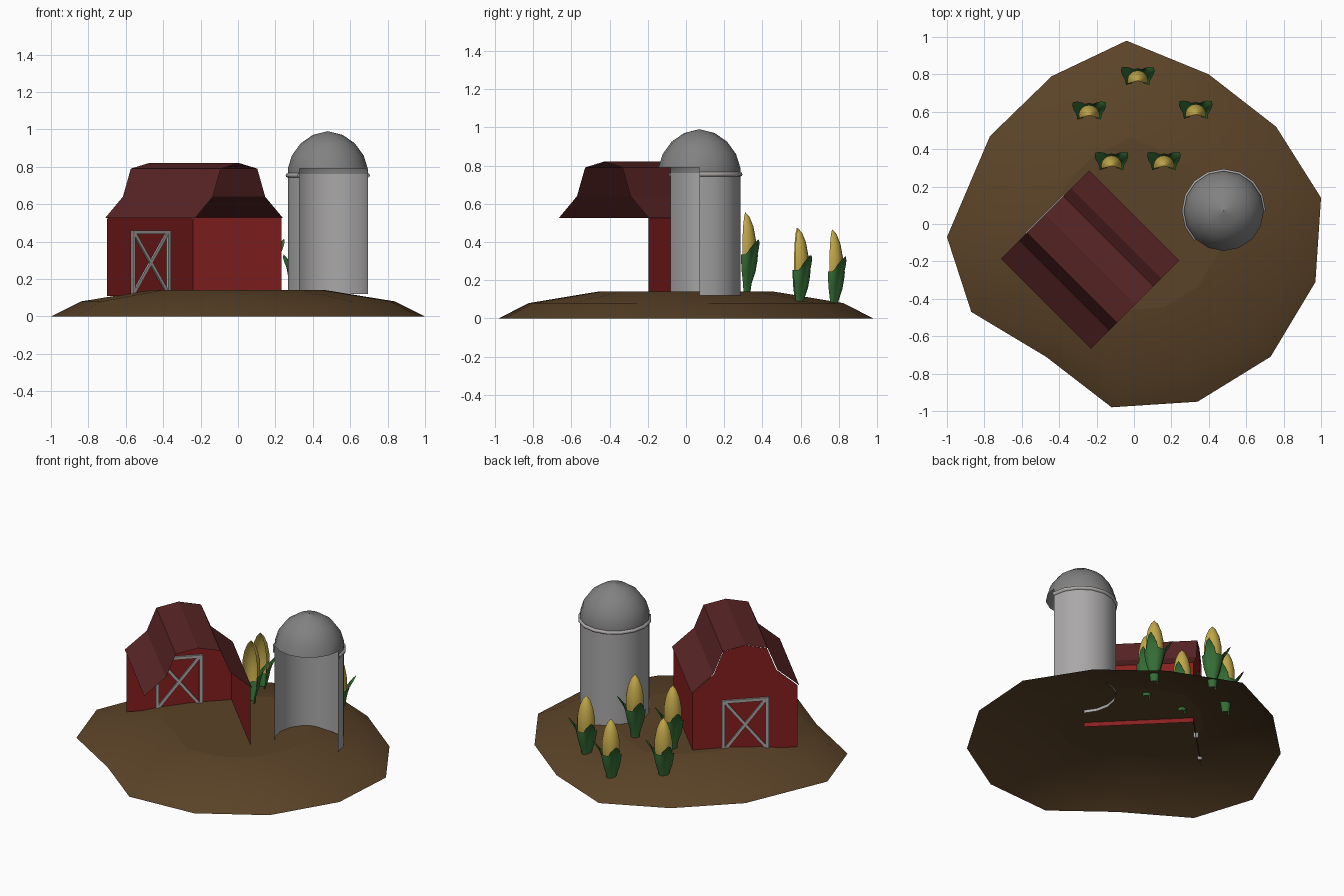
import bpy, math
from mathutils import Matrix, Vector

if "Cube" in bpy.data.objects:
    bpy.data.objects.remove(bpy.data.objects["Cube"])


def material(name, rgb):
    m = bpy.data.materials.new(name)
    m.diffuse_color = (*rgb, 1)
    m.use_nodes = True
    m.node_tree.nodes["Principled BSDF"].inputs["Base Color"].default_value = m.diffuse_color
    return m


SOIL = material("soil brown", (0.105, 0.056, 0.021))
RED = material("barn red", (0.24, 0.014, 0.014))
ROOF = material("roof maroon", (0.10, 0.018, 0.018))
TRIM = material("trim grey", (0.42, 0.40, 0.39))
SILO = material("silo grey", (0.40, 0.39, 0.39))
DOME = material("dome grey", (0.22, 0.22, 0.22))
CORN = material("corn yellow", (0.55, 0.40, 0.07))
LEAF = material("leaf green", (0.035, 0.15, 0.035))


def make(name, verts, faces, mat, matrix=Matrix(), smooth=False):
    me = bpy.data.meshes.new(name)
    me.from_pydata([matrix @ Vector(v) for v in verts], [], faces)
    me.materials.append(mat)
    me.validate()
    for p in me.polygons:
        p.use_smooth = smooth
    ob = bpy.data.objects.new(name, me)
    bpy.context.collection.objects.link(ob)
    return ob


def sheet(name, rows, mat, matrix=Matrix(), smooth=False, closed=False, skip=None):
    """Skin a grid of points, row by row."""
    n = len(rows[0])
    faces = []
    for i in range(len(rows) - 1):
        for j in range(n if closed else n - 1):
            if skip and skip(i, j):
                continue
            k = (j + 1) % n
            faces.append((i * n + j, i * n + k, (i + 1) * n + k, (i + 1) * n + j))
    return make(name, [p for r in rows for p in r], faces, mat, matrix, smooth)


def ring(r, z, angles):
    return [(r * math.cos(math.radians(a)), r * math.sin(math.radians(a)), z) for a in angles]


# Ground mound: irregular open shell
outline = [(-.04, .98), (-.44, .79), (-.77, .47), (-1, -.07), (-.87, -.47), (-.47, -.71), (-.12, -.98),
           (.34, -.95), (.73, -.71), (.97, -.31), (1, .14), (.76, .52), (.40, .80)]
rows = [[(x * s, y * s, z) for x, y in outline] for s, z in ((1, 0), (.84, .08), (.47, .14))]
n = len(outline)
mound = sheet("ground_mound", rows, SOIL, smooth=True, closed=True)
make("ground_top", rows[-1], [tuple(range(n))], SOIL, smooth=True)

# Barn: local x runs across the gable, local y points at the door
barn = Matrix.Translation((-.235, -.19, 0)) @ Matrix.Rotation(math.radians(45), 4, 'Z')
half = [(.333, .525), (.198, .64), (.138, .79)]
profile = [(-x, z) for x, z in half] + [(0, .82)] + half[::-1]
sheet("barn_roof", [[(x, y, z) for x, z in profile] for y in (-.34, .34)], ROOF, barn)

gable = [(-.325, .11)] + [(x * .976, z - .004) for x, z in profile] + [(.325, .11)]
make("barn_gable_wall", [(x, .332, z) for x, z in gable], [tuple(range(len(gable)))], RED, barn)
make("barn_side_wall", [(.325, -.335, .11), (.325, .332, .11), (.325, .332, .53), (.325, -.335, .53)],
     [(0, 1, 2, 3)], RED, barn)


# Barn door trim: bars standing proud of both sides of the wall
def bar(name, a, b, w, depth=.014):
    d = Vector((b[0] - a[0], 0, b[1] - a[1]))
    side = Vector((-d.z, 0, d.x)).normalized() * w / 2
    vs = []
    for y in (.332 - depth, .332 + depth):
        for p, s in ((a, -1), (b, -1), (b, 1), (a, 1)):
            vs.append(Vector((p[0], y, p[1])) + side * s)
    fs = [(0, 1, 2, 3), (7, 6, 5, 4)] + [(i, i + 4, (i + 1) % 4 + 4, (i + 1) % 4) for i in range(4)]
    make(name, vs, fs, TRIM, barn)


for s, label in ((-1, "left"), (1, "right")):
    bar(f"door_post_{label}", (s * .135, .11), (s * .135, .46), .02)
    bar(f"door_brace_{label}", (s * .125, .13), (-s * .125, .445), .018, .011)
bar("door_lintel", (-.145, .45), (.145, .45), .02)

# Silo: open-fronted drum, rim band and dome
silo = Matrix.Translation((.48, .07, 0))
STEP = 22.5
arc = [i * STEP for i in range(11)]
sheet("silo_drum", [ring(.214, z, arc) for z in (.12, .76)], SILO, silo, smooth=True)
band = ((.214, .742), (.223, .746), (.225, .754), (.223, .762), (.214, .766))
sheet("silo_rim", [ring(r, z, arc) for r, z in band], TRIM, silo, smooth=True)
dome = ((.214, .76), (.214, .79), (.192, .86), (.145, .925), (.08, .97), (.001, .99))
sheet("silo_dome", [ring(r, z, [i * STEP for i in range(16)]) for r, z in dome], DOME, silo,
      smooth=True, closed=True, skip=lambda i, j: i == 0 and j >= 10)

# Corn: half-round cobs in a husk with two flared leaf tips
cob = ((.045, .26), (.056, .34), (.056, .41), (.043, .48), (.023, .53), (.001, .555))
cob_arc = [-15 + i * 21 for i in range(11)]
husk_arc = [-20 + i * 10 for i in range(23)]
husk_rows = ((0, .024, 0), (.3, .034, 0), (.58, .054, 0), (.82, .063, .008), (.95, .066, .03), (1, .066, .05))


def husk_point(a, t, r, flare):
    tip = max(0, 1 - abs(abs(a - 90) - 52) / 32)
    z = .12 + t * (.215 + .085 * tip)
    return ring(r + flare * tip, z, [a])[0]


for k, pos in enumerate([(.02, .765, -.089), (-.24, .58, -.083), (.33, .585, -.083),
                         (-.12, .31, 0), (.16, .31, 0)]):
    place = Matrix.Translation(pos)
    sheet(f"corn_cob_{k}", [ring(r, z, cob_arc) for r, z in cob], CORN, place, smooth=True)
    sheet(f"corn_husk_{k}", [[husk_point(a, *row) for a in husk_arc] for row in husk_rows],
          LEAF, place, smooth=True)
